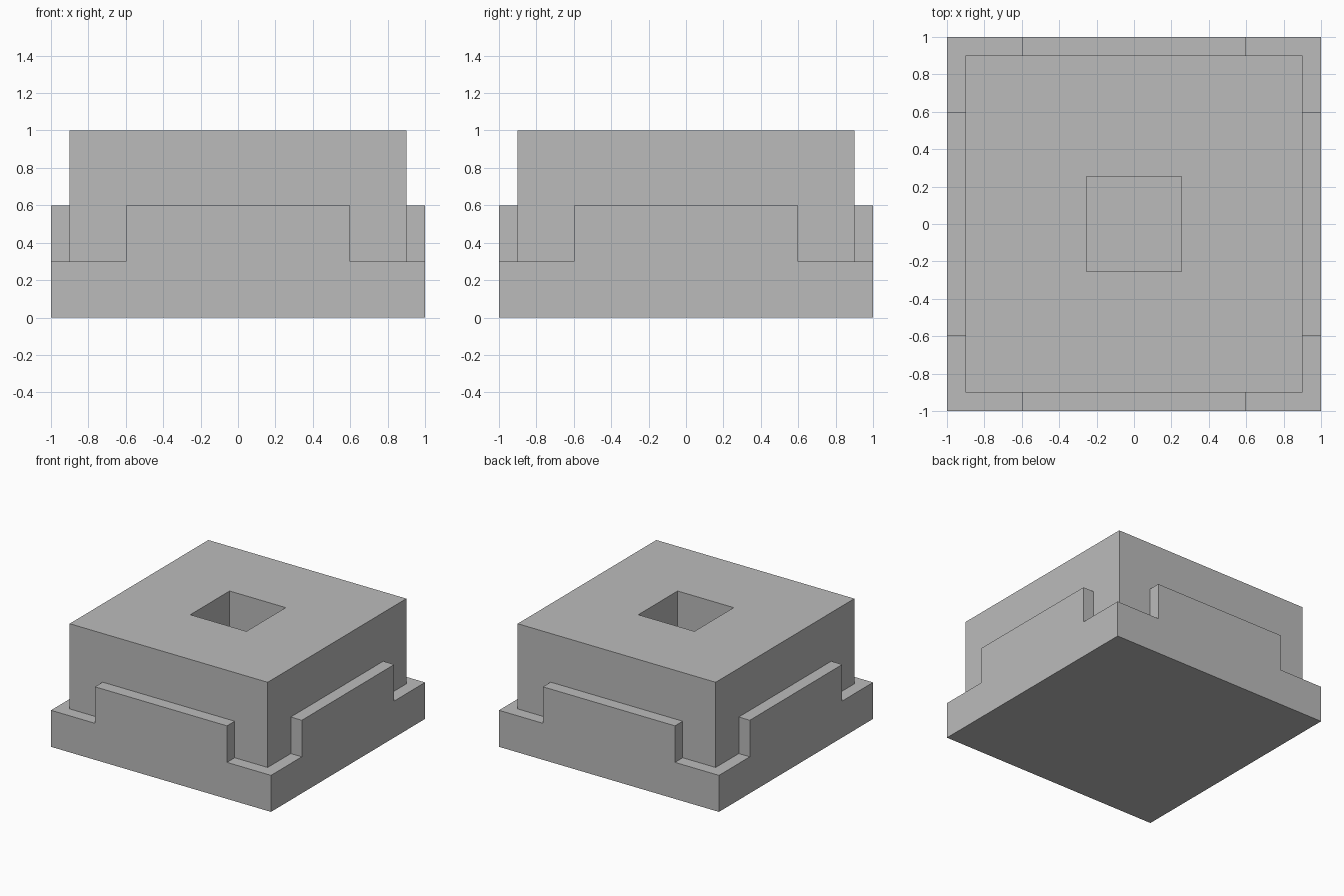
import bpy

default_cube = bpy.data.objects.get("Cube")
if default_cube:
    bpy.data.objects.remove(default_cube, do_unlink=True)

grey = bpy.data.materials.new("plain grey")
grey.use_nodes = True
GREY = (0.5, 0.5, 0.5, 1)
grey.diffuse_color = GREY
grey.node_tree.nodes["Principled BSDF"].inputs["Base Color"].default_value = GREY


def box(name, low, high):
    """Axis-aligned box between two corners."""
    bpy.ops.mesh.primitive_cube_add(size=1)
    obj = bpy.context.object
    obj.name = name
    for v in obj.data.vertices:
        v.co = [b if c > 0 else a for c, a, b in zip(v.co, low, high)]
    obj.data.materials.append(grey)
    return obj


def combine(target, tool, operation):
    """Apply an exact boolean, then drop the tool."""
    mod = target.modifiers.new(operation.lower(), "BOOLEAN")
    mod.operation = operation
    mod.solver = "EXACT"
    mod.object = tool
    bpy.context.view_layer.objects.active = target
    bpy.ops.object.modifier_apply(modifier=mod.name)
    bpy.data.objects.remove(tool, do_unlink=True)


# Square base whose raised rim is cut away at each corner
block = box("stepped_block", (-1, -1, 0), (1, 1, 0.6))
for sx in (-1, 1):
    for sy in (-1, 1):
        xs, ys = sorted((0.6 * sx, 1.2 * sx)), sorted((0.6 * sy, 1.2 * sy))
        notch = box("corner_notch", (xs[0], ys[0], 0.3), (xs[1], ys[1], 0.8))
        combine(block, notch, "DIFFERENCE")

# Main upper body
combine(block, box("upper_body", (-0.9, -0.9, 0.1), (0.9, 0.9, 1)), "UNION")

# Square socket in the top
combine(block, box("socket", (-0.255, -0.255, 0.3), (0.255, 0.255, 1.2)), "DIFFERENCE")
